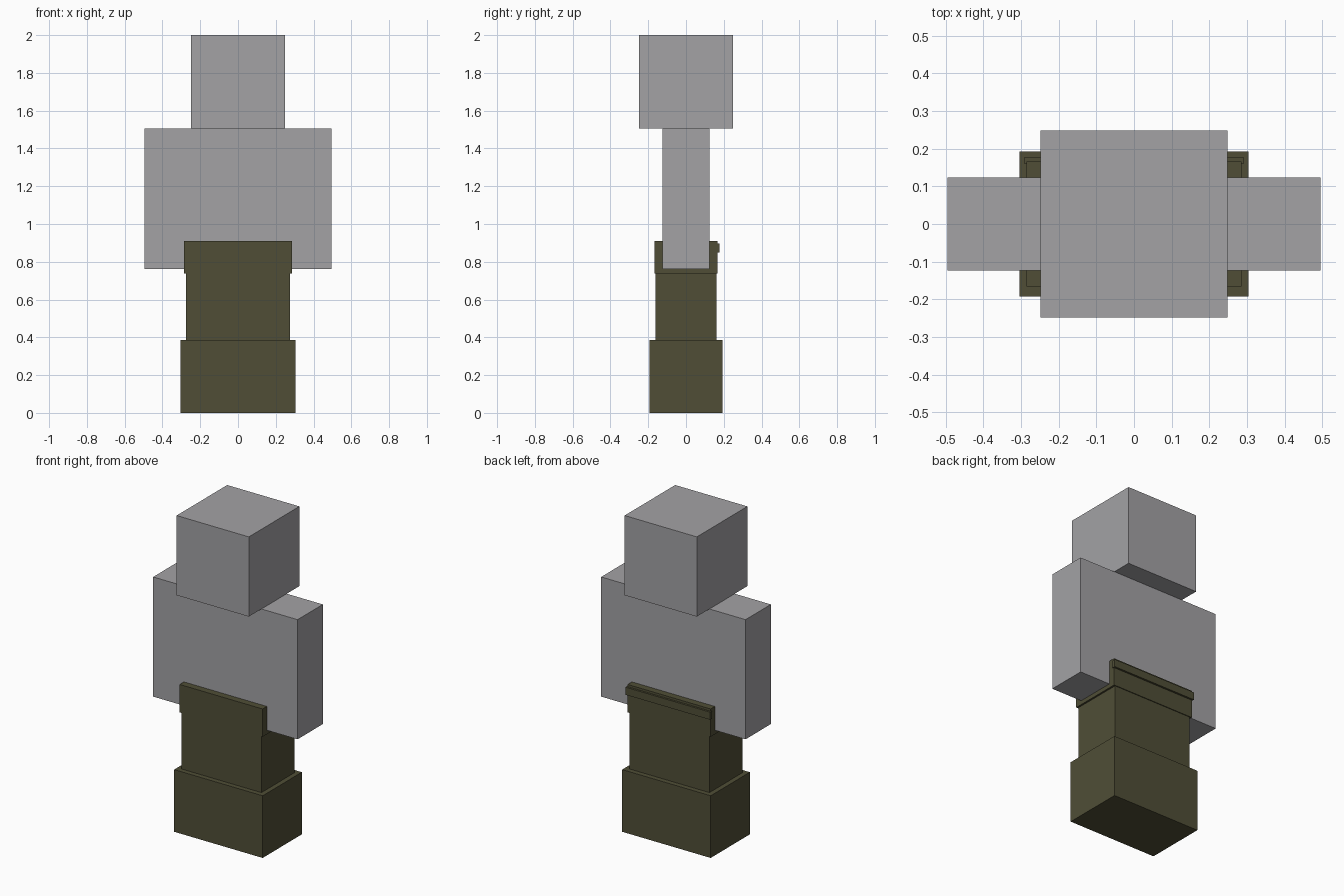
import bpy

cube = bpy.data.objects.get("Cube")
if cube:
    bpy.data.objects.remove(cube, do_unlink=True)


def material(name, rgb):
    mat = bpy.data.materials.new(name)
    mat.use_nodes = True
    mat.diffuse_color = (*rgb, 1)
    mat.node_tree.nodes["Principled BSDF"].inputs["Base Color"].default_value = (*rgb, 1)
    return mat


def box(name, half_x, y_range, z_range, mat):
    """Box centred on x, spanning the given y and z ranges."""
    (y0, y1), (z0, z1) = y_range, z_range
    bpy.ops.mesh.primitive_cube_add(size=1)
    obj = bpy.context.object
    obj.name = name
    obj.location = (0, (y0 + y1) / 2, (z0 + z1) / 2)
    obj.scale = (2 * half_x, y1 - y0, z1 - z0)
    bpy.ops.object.transform_apply(location=True, rotation=False, scale=True)
    obj.data.materials.append(mat)
    return obj


grey = material("stone grey", (0.366, 0.361, 0.376))
olive = material("dark olive", (0.08, 0.076, 0.037))

# Body: head cube over a slab of torso and arms
box("head", 0.248, (-0.248, 0.248), (1.505, 2.0), grey)
box("torso_and_arms", 0.496, (-0.124, 0.124), (0.762, 1.505), grey)

# Trousers: legs, wider cuffs, waistband and a raised strip at the back
box("cuffs", 0.304, (-0.192, 0.192), (0, 0.386), olive)
box("trouser_legs", 0.274, (-0.161, 0.161), (0.386, 0.75), olive)
box("waistband", 0.285, (-0.166, 0.166), (0.737, 0.91), olive)
box("back_strip", 0.291, (0.16, 0.178), (0.849, 0.896), olive)
